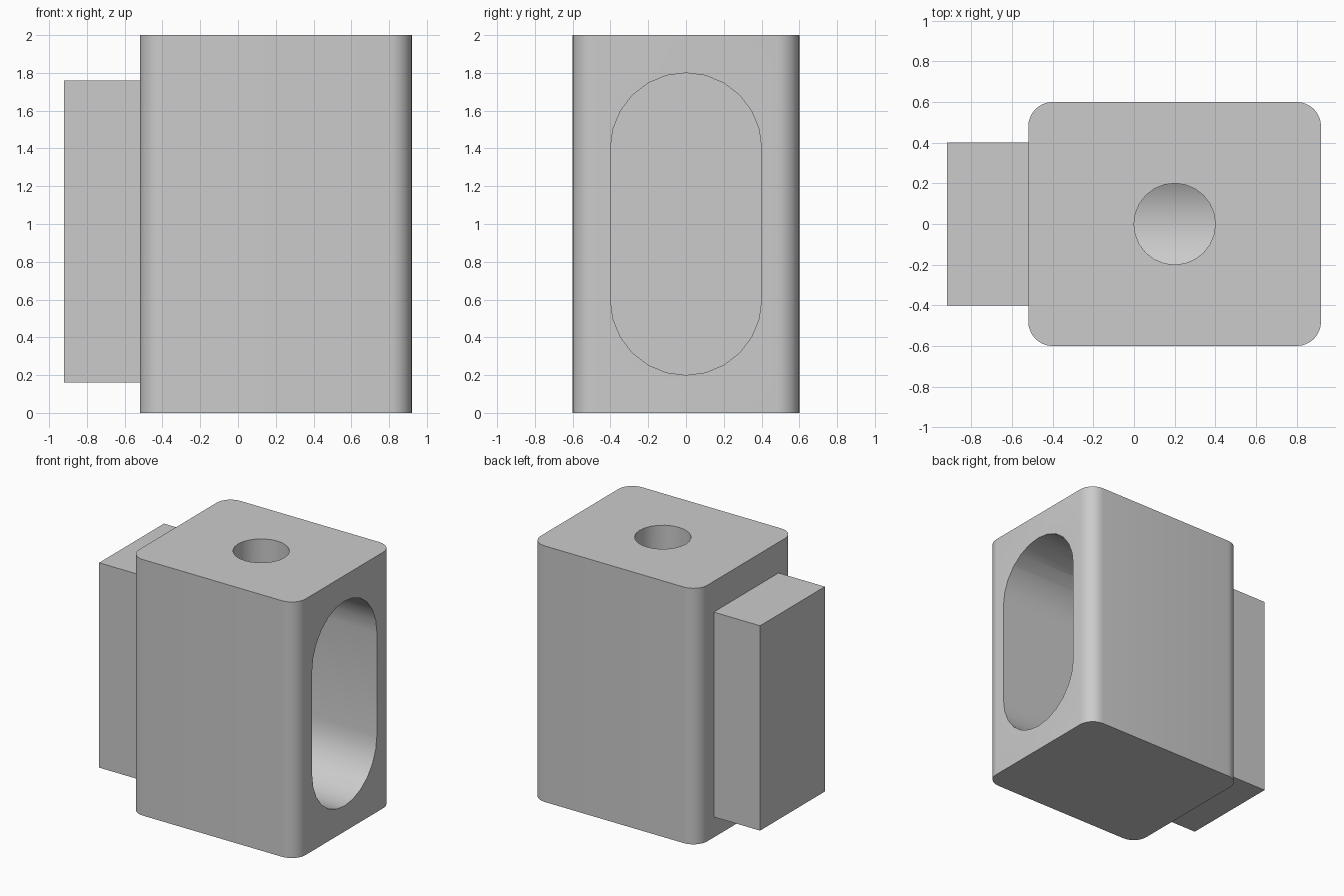
import bpy
import bmesh
from math import pi, sin, cos, radians
from mathutils import Vector

cube = bpy.data.objects.get("Cube")
if cube:
    bpy.data.objects.remove(cube, do_unlink=True)

GREY = (0.6, 0.6, 0.6, 1.0)
grey = bpy.data.materials.new("plain grey")
grey.use_nodes = True
grey.diffuse_color = GREY
grey.node_tree.nodes["Principled BSDF"].inputs["Base Color"].default_value = GREY


def rounded_profile(half_w, half_h, radius, steps):
    """Outline of a rounded rectangle, counter-clockwise."""
    points = []
    for corner, (sx, sy) in enumerate([(1, 1), (-1, 1), (-1, -1), (1, -1)]):
        for i in range(steps + 1):
            a = (corner + i / steps) * pi / 2
            p = Vector((sx * (half_w - radius) + radius * cos(a),
                        sy * (half_h - radius) + radius * sin(a)))
            if not points or (p - points[-1]).length > 1e-5:
                points.append(p)
    if (points[0] - points[-1]).length < 1e-5:
        points.pop()
    return points


def extrude(name, profile, place, direction):
    """Solid made by placing a 2D profile in space and extruding it."""
    bm = bmesh.new()
    face = bm.faces.new([bm.verts.new(place(p)) for p in profile])
    out = bmesh.ops.extrude_face_region(bm, geom=[face])
    moved = [v for v in out["geom"] if isinstance(v, bmesh.types.BMVert)]
    bmesh.ops.translate(bm, verts=moved, vec=direction)
    bmesh.ops.recalc_face_normals(bm, faces=bm.faces)
    mesh = bpy.data.meshes.new(name)
    bm.to_mesh(mesh)
    bm.free()
    mesh.materials.append(grey)
    obj = bpy.data.objects.new(name, mesh)
    bpy.context.collection.objects.link(obj)
    return obj


def activate(obj):
    bpy.ops.object.select_all(action="DESELECT")
    obj.select_set(True)
    bpy.context.view_layer.objects.active = obj


def cut(obj, cutter):
    cutter.hide_render = True
    activate(obj)
    mod = obj.modifiers.new("cut", "BOOLEAN")
    mod.operation = "DIFFERENCE"
    mod.solver = "EXACT"
    mod.object = cutter
    bpy.ops.object.modifier_apply(modifier=mod.name)
    bpy.data.objects.remove(cutter, do_unlink=True)


# Block with rounded upright edges
body = extrude("body", rounded_profile(0.72, 0.6, 0.12, 8),
               lambda p: (p.x + 0.2, p.y, 0), (0, 0, 2))

# Blind slot with round ends, open on the +x side
cut(body, extrude("slot_cutter", rounded_profile(0.4, 0.8, 0.4, 6),
                  lambda p: (-0.32, p.x, p.y + 1), (1.4, 0, 0)))

# Round hole from the top down into the slot
cut(body, extrude("hole_cutter", rounded_profile(0.2, 0.2, 0.2, 6),
                  lambda p: (p.x + 0.2, p.y, 1), (0, 0, 1.2)))

activate(body)
bpy.ops.object.shade_smooth_by_angle(angle=radians(35))

# Plain rectangular tongue on the -x side
bpy.ops.mesh.primitive_cube_add(size=1, location=(-0.72, 0, 0.96))
tongue = bpy.context.object
tongue.name = "tongue"
tongue.scale = (0.4, 0.8, 1.6)
bpy.ops.object.transform_apply(location=False, rotation=False, scale=True)
tongue.data.materials.append(grey)
